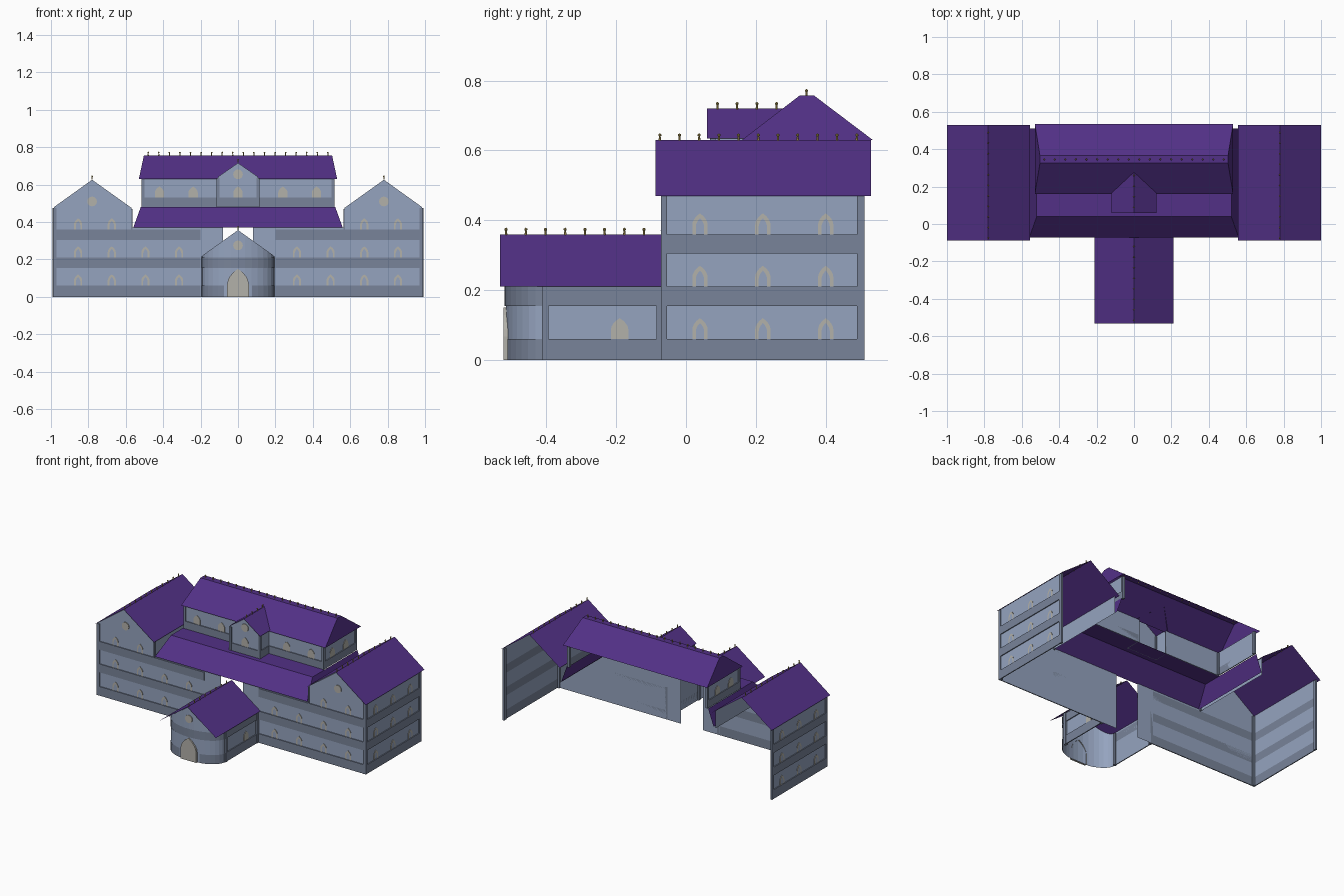
import bpy, bmesh, math
from mathutils import Vector, Matrix

if "Cube" in bpy.data.objects:
    bpy.data.objects.remove(bpy.data.objects["Cube"])

def mat(name, r, g, b):
    m = bpy.data.materials.new(name)
    m.diffuse_color = (r, g, b, 1)
    m.use_nodes = True
    m.node_tree.nodes["Principled BSDF"].inputs["Base Color"].default_value = m.diffuse_color
    return m

WALL = mat("pale_wall", .30, .37, .52)
BAND = mat("stone_band", .19, .23, .32)
ROOF = mat("purple_roof", .085, .03, .24)
TAN = mat("tan_trim", .45, .44, .40)
GOLD = mat("gold", .45, .34, .10)

def finish(name, bm, m):
    me = bpy.data.meshes.new(name)
    bm.to_mesh(me)
    bm.free()
    me.materials.append(m)
    ob = bpy.data.objects.new(name, me)
    bpy.context.collection.objects.link(ob)
    return ob

def sheet(name, faces, m, centre=(0, .4, 0)):
    """Open surface from a few polygons, facing up or away from the centre."""
    bm = bmesh.new()
    for pts in faces:
        f = bm.faces.new([bm.verts.new(p) for p in pts])
        f.normal_update()
        n = f.normal
        out = n.z if abs(n.z) > .1 else n.dot(f.calc_center_median() - Vector(centre))
        if out < 0:
            f.normal_flip()
    bmesh.ops.remove_doubles(bm, verts=bm.verts, dist=1e-4)
    return finish(name, bm, m)

def boxes(name, items, m):
    """Boxes given as (x0,x1,y0,y1,z0,z1)."""
    bm = bmesh.new()
    for x0, x1, y0, y1, z0, z1 in items:
        M = Matrix.Translation(((x0+x1)/2, (y0+y1)/2, (z0+z1)/2)) @ Matrix.Diagonal((abs(x1-x0), y1-y0, z1-z0, 1))
        bmesh.ops.create_cube(bm, size=1, matrix=M)
    return finish(name, bm, m)

def both(items):
    return [b for x0, x1, *r in items for b in ((x0, x1, *r), (-x1, -x0, *r))]

def arch(w, h):
    """Pointed arch outline, base at the origin."""
    k = h * .45
    pts = [(-w/2, 0)]
    for i in range(5):
        a = i / 4
        pts.append((-w/2 * math.cos(a * math.pi/2) ** .8 if i < 4 else 0, k + (h-k) * a))
    return pts + [(-x, z) for x, z in reversed(pts[:-1])]

def disc(r):
    return [(r*math.cos(i*math.pi/8), r*math.sin(i*math.pi/8)) for i in range(16)]

def panel(name, outline, places, hole=None, depth=.003):
    """Flat trim on walls; places are (x, y, z, outward axis)."""
    bm = bmesh.new()
    for x, y, z, ax in places:
        def put(p, d):
            if ax == 'front':
                return bm.verts.new((x + p[0], y - d, z + p[1]))
            s = 1 if ax == 'right' else -1
            return bm.verts.new((x + s*d, y + s*p[0], z + p[1]))
        o = [put(p, depth) for p in outline]
        b = [put(p, 0) for p in outline]
        n = len(o)
        if hole:
            q = [put(p, depth) for p in hole]
            for i in range(n - 1):
                bm.faces.new((o[i+1], o[i], q[i], q[i+1]))
        else:
            bm.faces.new(o)
        for i in range(n):
            bm.faces.new((o[i], o[(i+1) % n], b[(i+1) % n], b[i]))
    bmesh.ops.recalc_face_normals(bm, faces=bm.faces)
    return finish(name, bm, TAN)

F, BK = -.064, .505            # facade and rear planes
LEVELS = [(0, .06), (.155, .21), (.305, .36)]

# wings: gable front, outer wall, upper inner wall, roof
for s, tag in ((-1, "left"), (1, "right")):
    c = (s*.78, .3, .2)
    sheet(tag + "_wing_walls", [
        [(s*.57, F, 0), (s*.984, F, 0), (s*.984, F, .48), (s*.78, F, .626), (s*.57, F, .476)],
        [(s*.984, F, 0), (s*.984, BK, 0), (s*.984, BK, .48), (s*.984, F, .48)],
        [(s*.57, F, .36), (s*.57, BK, .36), (s*.57, BK, .476), (s*.57, F, .476)]], WALL, c)
    sheet(tag + "_wing_roof", [
        [(s*.78, -.087, .63), (s*.78, .53, .63), (s*x, .53, .47), (s*x, -.087, .47)] for x in (.557, 1.0)], ROOF)
    # main facade, with a passage to the porch
    sheet(tag + "_facade", [[(s*.08, F, 0), (s*.57, F, 0), (s*.57, F, .37), (s*.08, F, .37)]], WALL)

# storey bands and corner posts
boxes("facade_bands", both([(.2, .984, -.07, F, a, b) for a, b in LEVELS]), BAND)
boxes("side_bands", both([(.984, .99, -.07, .51, a, b) for a, b in LEVELS]), BAND)
boxes("corner_posts", both([(.97, .99, -.071, -.055, 0, .475), (.978, .991, .49, .511, 0, .475),
                            (.563, .572, -.071, -.055, .36, .47)]), BAND)

# lower skirt roof around the centre block
sheet("lower_roof", [
    [(-.56, -.073, .37), (.56, -.073, .37), (.52, .04, .48), (-.52, .04, .48)],
    [(-.52, .04, .48), (.52, .04, .48), (.52, .17, .48), (-.52, .17, .48)]] +
    [[(s*.56, -.073, .37), (s*.56, .51, .37), (s*.52, .51, .48), (s*.52, .04, .48)] for s in (-1, 1)], ROOF)

# upper storey
U = .17
sheet("upper_walls", [
    [(s*.1, U, .48), (s*.51, U, .48), (s*.51, U, .635), (s*.1, U, .635)] for s in (-1, 1)] +
    [[(s*.51, U, .48), (s*.51, BK, .48), (s*.51, BK, .635), (s*.51, U, .635)] for s in (-1, 1)], WALL)
boxes("upper_bands", both([(.11, .512, U-.006, U, .48, .53), (.51, .516, U-.006, .51, .48, .53),
                           (.5, .516, U-.007, U+.01, .48, .63), (.5, .516, .495, .511, .48, .63)]), BAND)
e, t = [(-.53, .16), (.53, .16), (.53, .535), (-.53, .535)], [(-.503, .325), (.503, .325), (.503, .367), (-.503, .367)]
sheet("upper_roof", [[(*e[i], .63), (*e[(i+1) % 4], .63), (*t[(i+1) % 4], .757), (*t[i], .757)] for i in range(4)]
      + [[(*p, .757) for p in t]], ROOF)

# dormer
D = .075
sheet("dormer_walls", [
    [(-.108, D, .48), (.108, D, .48), (.108, D, .641), (0, D, .716), (-.108, D, .641)]] +
    [[(s*.108, D, .48), (s*.108, U, .48), (s*.108, U, .641), (s*.108, D, .641)] for s in (-1, 1)], WALL, (0, .15, .5))
sheet("dormer_roof", [
    [(0, .06, .72), (0, .278, .72), (s*.12, .17, .634), (s*.12, .06, .634)] for s in (-1, 1)], ROOF)
boxes("dormer_bands", [(-.11, .11, D-.005, D, .48, .53)] + both([
    (.108, .113, D-.005, U, .48, .53), (.098, .114, D-.006, D+.01, .48, .635)]), BAND)

# porch: straight sides, bowed front rising into the gable
def bow(r):
    return [((.19+r)*math.cos(math.pi*i/16), -.41-(.105+r)*math.sin(math.pi*i/16)) for i in range(17)]
def top(x):
    return .357 - .15 * abs(x) / .21
b = bow(0)
sheet("porch_walls", [
    [(*b[i], 0), (*b[i+1], 0), (*b[i+1], top(b[i+1][0])), (*b[i], top(b[i][0]))] for i in range(16)] +
    [[(s*.19, -.41, 0), (s*.19, F, 0), (s*.19, F, .22), (s*.19, -.41, .22)] for s in (-1, 1)], WALL, (0, -.3, 0))
b = bow(.004)
gap = lambda i, lo: lo == 0 and 6 <= i <= 9
sheet("porch_bow_bands", [
    [(*b[i], lo), (*b[i+1], lo), (*b[i+1], hi), (*b[i], hi)]
    for lo, hi in LEVELS[:2] for i in range(16) if not gap(i, lo)], BAND, (0, -.3, 0))
boxes("porch_bands", both([(.19, .196, -.41, F, a, c) for a, c in LEVELS[:2]] +
                          [(.182, .199, -.412, -.394, 0, .215), (.182, .199, -.085, F, 0, .215)]), BAND)
sheet("porch_roof", [
    [(0, -.532, .36), (0, F, .36), (s*.21, F, .21), (s*.21, -.532, .21)] for s in (-1, 1)], ROOF)

# windows and door
SIDES = ((-1, 'left'), (1, 'right'))
spots = [(s*x, F, z, 'front') for s in (-1, 1) for z in (.06, .21) for x in (.315, .495, .675, .855)]
spots += [(s*x, F, .36, 'front') for s in (-1, 1) for x in (.675, .855)]
spots += [(s*.984, y, z, d) for s, d in SIDES for z in (.06, .21, .36) for y in (.04, .22, .40)]
inner = [(x, z) for x, z in arch(.024, .046)]
panel("arched_windows", arch(.044, .06), spots, inner)
panel("upper_windows", arch(.05, .06),
      [(s*x, U, .53, 'front') for s in (-1, 1) for x in (.24, .42)] + [(0, D, .53, 'front')] +
      [(s*.51, y, .53, d) for s, d in SIDES for y in (.26, .40)] +
      [(s*.19, -.19, .06, d) for s, d in SIDES])
panel("round_windows", disc(.026), [(s*.78, F, .51, 'front') for s in (-1, 1)] +
      [(0, D, .655, 'front'), (0, -.514, .275, 'front')], depth=.005)
panel("front_door", arch(.115, .15), [(0, -.508, 0, 'front')], depth=.014)

# ridge finials
spots = [(s*.78, -.075 + .0564*i, .63) for s in (-1, 1) for i in range(11)]
spots += [(0, -.515 + .0564*i, .36) for i in range(8)]
spots += [(0, .09 + .0564*i, .72) for i in range(4)]
spots += [(-.48 + .0565*i, .345, .757) for i in range(18)]
bm = bmesh.new()
for p in spots:
    v = Vector(p)
    bmesh.ops.create_cone(bm, cap_ends=True, segments=6, radius1=.0035, radius2=.0025, depth=.014,
                          matrix=Matrix.Translation(v + Vector((0, 0, .005))))
    bmesh.ops.create_icosphere(bm, subdivisions=1, radius=.005, matrix=Matrix.Translation(v + Vector((0, 0, .014))))
finish("ridge_finials", bm, GOLD)
